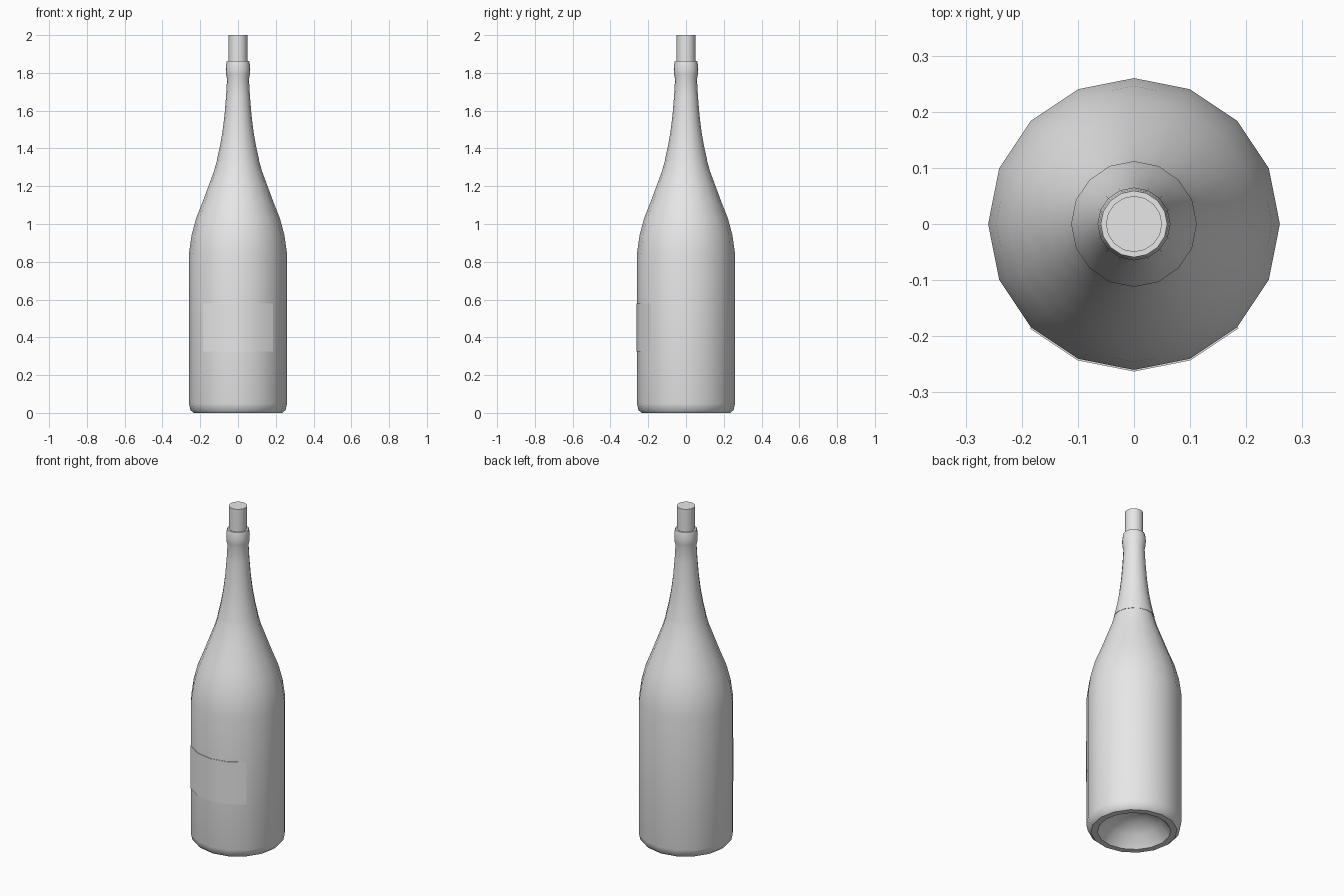
import bpy
import bmesh
from math import cos, sin, pi, radians

SIDES = 16

cube = bpy.data.objects.get("Cube")
if cube:
    bpy.data.objects.remove(cube, do_unlink=True)

grey = bpy.data.materials.new("plain grey")
grey.use_nodes = True
colour = (0.8, 0.8, 0.8, 1)
grey.diffuse_color = colour
grey.node_tree.nodes["Principled BSDF"].inputs["Base Color"].default_value = colour


def lathe(name, profile, first=0, steps=SIDES):
    """Turn an (r, z) profile, listed from the bottom up, around the z axis."""
    bm = bmesh.new()
    columns = []
    for i in range(first, first + steps + 1):
        a = 2 * pi * i / SIDES
        columns.append([bm.verts.new((r * cos(a), r * sin(a), z)) for r, z in profile])
    for here, there in zip(columns, columns[1:]):
        for j in range(len(profile) - 1):
            bm.faces.new((here[j], there[j], there[j + 1], here[j + 1]))
    # Close the seam and the poles
    bmesh.ops.remove_doubles(bm, verts=bm.verts[:], dist=0.0001)
    mesh = bpy.data.meshes.new(name)
    bm.to_mesh(mesh)
    bm.free()
    mesh.materials.append(grey)
    mesh.shade_smooth()
    mesh.set_sharp_from_angle(angle=radians(40))
    obj = bpy.data.objects.new(name, mesh)
    bpy.context.collection.objects.link(obj)
    return obj


# Glass body with hollow base, straight wall and sloping shoulder
neck = [(0.11, 1.34), (0.094, 1.41), (0.08, 1.49), (0.069, 1.58),
        (0.061, 1.68), (0.056, 1.77)]
base = [(0, 0.12), (0.08, 0.105), (0.15, 0.065), (0.2, 0),
        (0.235, 0), (0.252, 0.015), (0.26, 0.05)]
shoulder = [(0.26, 0.84), (0.246, 0.94), (0.222, 1.03), (0.19, 1.11),
            (0.153, 1.21), (0.127, 1.28)]
lathe("bottle_body", base + shoulder + neck)

# Foil sleeve over the neck, with the rounded lip
sleeve = [(r + 0.002, z) for r, z in neck]
lip = [(0.063, 1.79), (0.065, 1.82), (0.062, 1.85), (0.059, 1.864), (0.046, 1.864)]
lathe("neck_foil", [neck[0]] + sleeve + lip)

# Stopper
lathe("cork", [(0, 1.8), (0.05, 1.8), (0.05, 2), (0, 2)])

# Label wrapped around the front quarter
lathe("front_label", [(0.26, 0.325), (0.263, 0.325), (0.263, 0.58), (0.26, 0.58)],
      first=10, steps=4)
